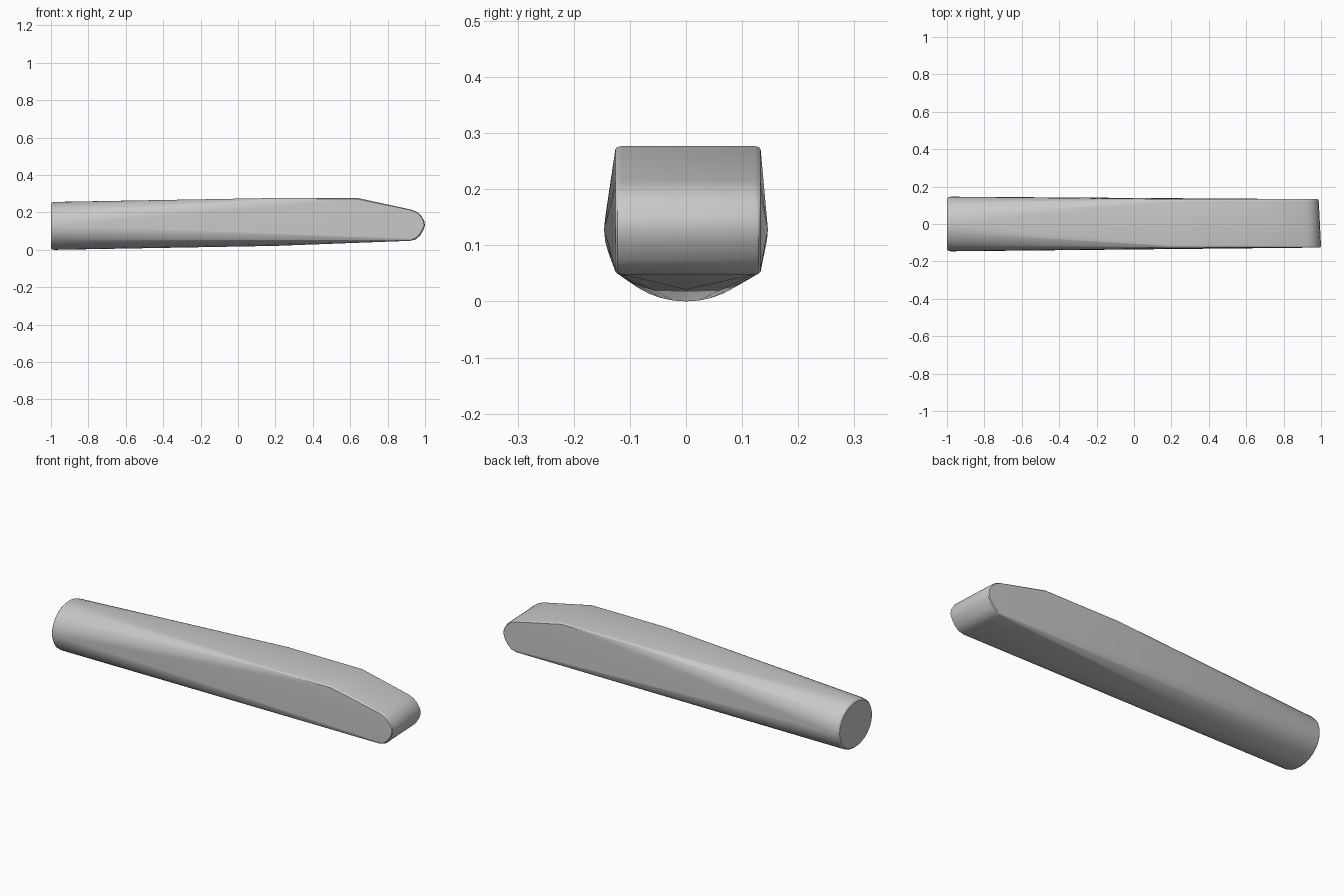
import bpy, bmesh
from math import cos, sin, tau

cube = bpy.data.objects.get("Cube")
if cube:
    bpy.data.objects.remove(cube, do_unlink=True)

# Material
grey = bpy.data.materials.new("plain grey")
grey.use_nodes = True
colour = (0.58, 0.58, 0.58, 1)
grey.diffuse_color = colour
grey.node_tree.nodes["Principled BSDF"].inputs["Base Color"].default_value = colour

bm = bmesh.new()


def round_end(x, scale, sides=40):
    """Oval outline of the round butt of the bar."""
    for i in range(sides):
        a = tau * i / sides
        bm.verts.new((x, 0.146 * scale * cos(a), 0.128 + 0.128 * scale * sin(a)))


def blade_side(y, sx, sz):
    """Side outline of the flat, tapered end, with a slightly skewed nose."""
    outline = [(0.2, 0.277), (0.64, 0.277), (0.92, 0.215), (0.95, 0.203),
               (0.972, 0.185), (0.99, 0.155), (0.994, 0.13), (0.985, 0.104),
               (0.967, 0.075), (0.945, 0.056), (0.915, 0.048)]
    for x, z in outline:
        skew = -0.05 * y if x > 0.9 else 0
        bm.verts.new((0.6 + (x - 0.6) * sx + skew, y, 0.16 + (z - 0.16) * sz))


# Butt with a softened rim
round_end(-1.0, 0.93)
round_end(-0.993, 0.98)
round_end(-0.98, 1.0)

# Flat sides of the blade with softened edges
for y, inset in ((-0.126, 0.012), (0.133, 0.012)):
    inward = inset if y < 0 else -inset
    blade_side(y, 0.985, 0.95)
    blade_side(y + inward * 0.3, 0.995, 0.985)
    blade_side(y + inward, 1.0, 1.0)

# Shallow keel underneath
bm.verts.new((0.2, 0, 0.021))

# Stretch one skin over the outlines
hull = bmesh.ops.convex_hull(bm, input=bm.verts)
bmesh.ops.delete(bm, geom=[v for v in bm.verts if not v.link_faces], context='VERTS')
bmesh.ops.dissolve_limit(bm, angle_limit=0.01, verts=bm.verts, edges=bm.edges)
bmesh.ops.recalc_face_normals(bm, faces=bm.faces)

mesh = bpy.data.meshes.new("tapered_bar")
bm.to_mesh(mesh)
bm.free()
mesh.materials.append(grey)
bar = bpy.data.objects.new("tapered_bar", mesh)
bpy.context.collection.objects.link(bar)
bpy.ops.object.select_all(action='DESELECT')
bar.select_set(True)
bpy.context.view_layer.objects.active = bar
bpy.ops.object.shade_smooth_by_angle(angle=0.5)
